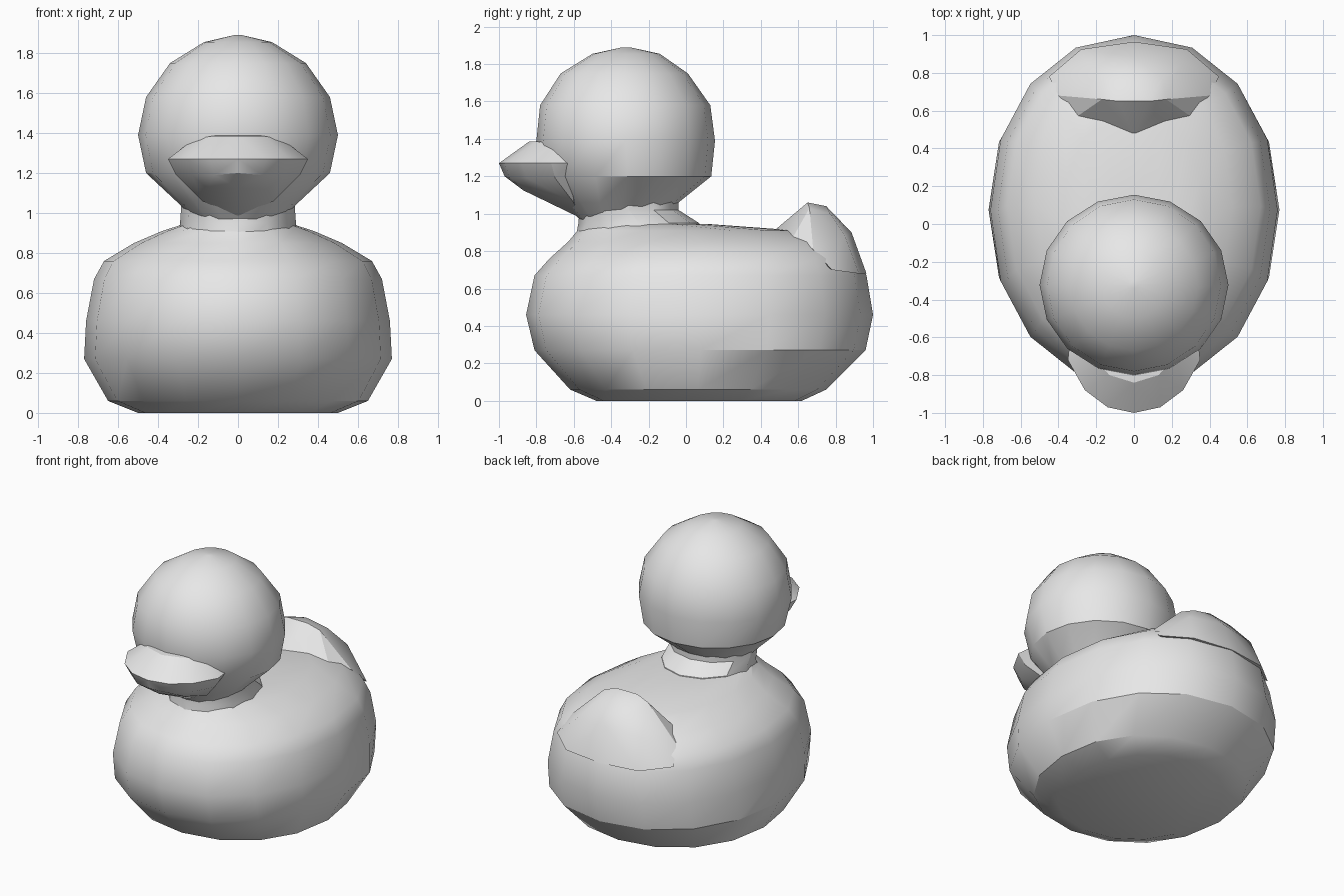
import bpy, bmesh, math

cube = bpy.data.objects.get("Cube")
if cube:
    bpy.data.objects.remove(cube, do_unlink=True)

grey = bpy.data.materials.new("plain_grey")
grey.use_nodes = True
COLOUR = (0.8, 0.8, 0.8, 1)
grey.diffuse_color = COLOUR
grey.node_tree.nodes["Principled BSDF"].inputs["Base Color"].default_value = COLOUR


def finish(name, bm, angle=32):
    """Turn a bmesh into a smooth-by-angle grey object."""
    bmesh.ops.recalc_face_normals(bm, faces=bm.faces)
    mesh = bpy.data.meshes.new(name)
    bm.to_mesh(mesh)
    bm.free()
    mesh.materials.append(grey)
    ob = bpy.data.objects.new(name, mesh)
    bpy.context.collection.objects.link(ob)
    bpy.ops.object.select_all(action="DESELECT")
    ob.select_set(True)
    bpy.context.view_layer.objects.active = ob
    bpy.ops.object.shade_smooth_by_angle(angle=math.radians(angle))
    return ob


def power(v, p):
    return math.copysign(abs(v) ** p, v)


def loft(name, sections, sides=16, p=1.0):
    """Stack oval sections given as (height, half width, front y, back y)."""
    bm = bmesh.new()
    rings = []
    for z, rx, front, back in sections:
        mid, ry = (front + back) / 2, (back - front) / 2
        ring = []
        for i in range(sides):
            a = math.tau * i / sides
            ring.append(bm.verts.new((rx * power(math.sin(a), p),
                                      mid - ry * power(math.cos(a), p), z)))
        rings.append(ring)
    for low, high in zip(rings, rings[1:]):
        for i in range(sides):
            j = (i + 1) % sides
            bm.faces.new((low[i], low[j], high[j], high[i]))
    bm.faces.new(rings[0])
    bm.faces.new(rings[-1])
    return finish(name, bm)


def mirrored_hull(name, points):
    """Convex solid around points and their mirror images across x = 0."""
    bm = bmesh.new()
    for x, y, z in points:
        bm.verts.new((x, y, z))
        if x:
            bm.verts.new((-x, y, z))
    result = bmesh.ops.convex_hull(bm, input=bm.verts)
    loose = [v for v in result["geom_interior"] if isinstance(v, bmesh.types.BMVert)]
    bmesh.ops.delete(bm, geom=loose, context="VERTS")
    return finish(name, bm, 30)


# Rounded body with a flat base
loft("body", [
    (0.00, 0.50, -0.48, 0.62),
    (0.06, 0.65, -0.62, 0.75),
    (0.27, 0.77, -0.81, 0.96),
    (0.46, 0.76, -0.855, 1.00),
    (0.67, 0.72, -0.81, 0.965),
    (0.76, 0.67, -0.73, 0.92),
    (0.85, 0.52, -0.63, 0.82),
    (0.91, 0.38, -0.58, 0.60),
    (0.945, 0.27, -0.55, 0.12),
], p=0.94)

# Upturned tail
mirrored_hull("tail", [
    (0, 0.46, 0.90), (0.30, 0.57, 0.87), (0.40, 0.68, 0.81),
    (0.08, 0.65, 1.06), (0.17, 0.66, 1.03), (0, 0.75, 1.04),
    (0.15, 0.77, 1.00), (0, 0.885, 0.90), (0.25, 0.85, 0.88),
    (0, 0.965, 0.68), (0.28, 0.925, 0.68), (0.45, 0.78, 0.70),
])

# Short neck
loft("neck", [
    (0.82, 0.31, -0.60, 0.10),
    (0.95, 0.29, -0.575, 0.07),
    (1.02, 0.285, -0.57, -0.04),
    (1.10, 0.29, -0.58, -0.04),
], sides=12)

# Round head
loft("head", [
    (0.97, 0.22, -0.57, -0.12),
    (1.06, 0.31, -0.65, -0.04),
    (1.20, 0.46, -0.76, 0.135),
    (1.39, 0.50, -0.80, 0.155),
    (1.58, 0.46, -0.78, 0.13),
    (1.75, 0.34, -0.67, 0.01),
    (1.855, 0.17, -0.50, -0.14),
    (1.89, 0.02, -0.34, -0.30),
])

# Bill with a broad flat rim, upper and lower halves
rim = [(0, -1.0, 1.27), (0.14, -0.97, 1.27), (0.26, -0.88, 1.27),
       (0.35, -0.72, 1.27), (0.34, -0.62, 1.27)]
mirrored_hull("upper_bill", rim + [
    (0, -0.84, 1.385), (0.13, -0.80, 1.385), (0.22, -0.70, 1.37), (0, -0.60, 1.40),
])
mirrored_hull("lower_bill", rim + [
    (0, -0.97, 1.20), (0.12, -0.94, 1.19), (0.23, -0.85, 1.19), (0.31, -0.70, 1.19),
    (0, -0.87, 1.125), (0.15, -0.80, 1.12), (0, -0.68, 1.06),
    (0.18, -0.60, 1.06), (0, -0.57, 0.98),
])
